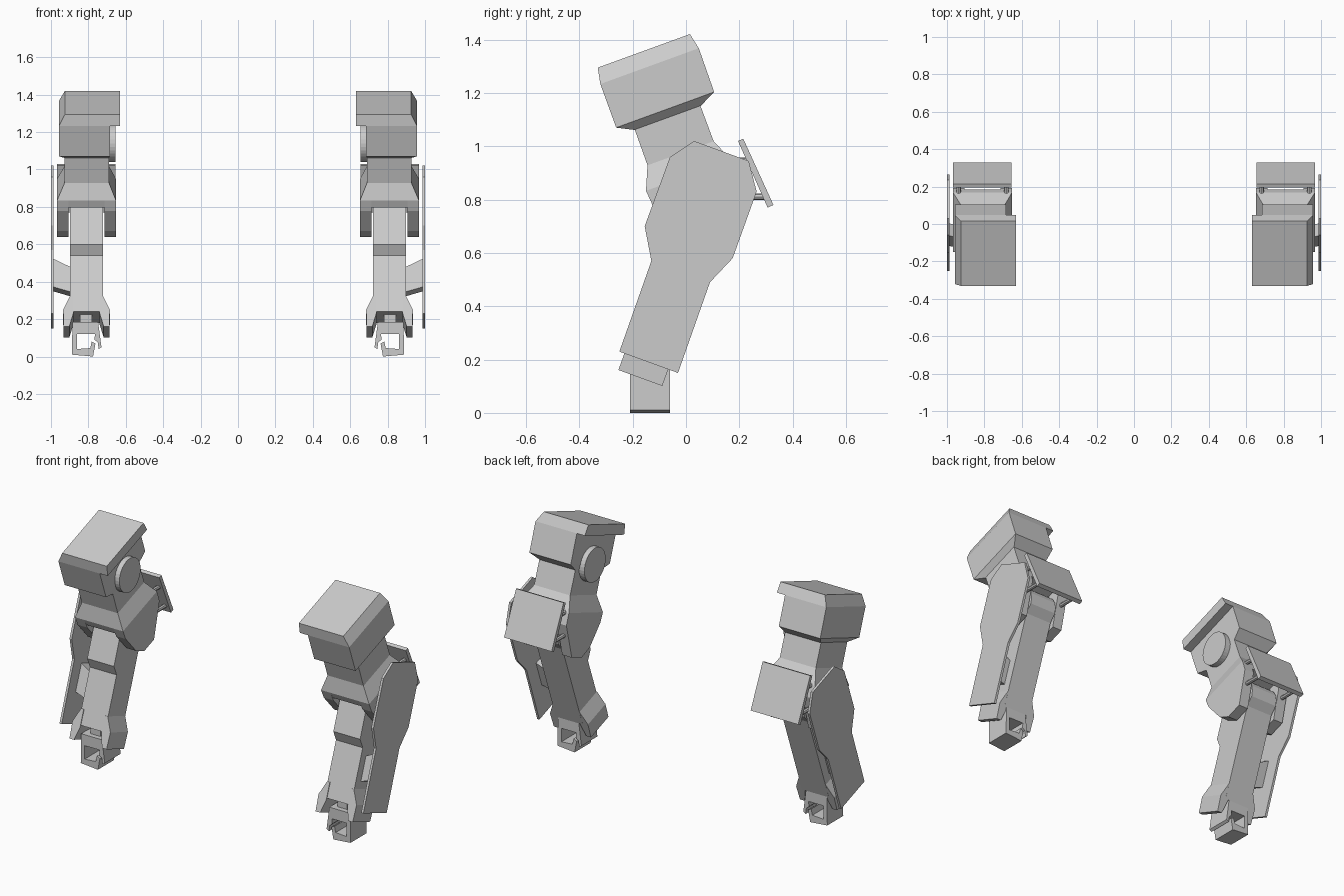
import bpy, bmesh, math
from mathutils import Vector

if "Cube" in bpy.data.objects:
    bpy.data.objects.remove(bpy.data.objects["Cube"])

CX = 0.81                      # centre of the +x arm
T = math.radians(20)           # lean of upper arm (back) and forearm (forward)
C, S = math.cos(T), math.sin(T)


def upper(u, v):
    """Tilted shoulder frame -> (y, z)."""
    return (-0.11 + C * u - S * v, 1.22 + S * u + C * v)


def fore(t, a):
    """Forearm frame: t across, a up along the arm -> (y, z)."""
    return (-0.14 + C * t + S * a, 0.21 - S * t + C * a)


def loft(name, rings):
    """Closed solid through rings of equal size, mirrored to both arms."""
    bm = bmesh.new()
    vs = [[bm.verts.new(p) for p in r] for r in rings]
    n = len(vs[0])
    for a, b in zip(vs, vs[1:]):
        for i in range(n):
            j = (i + 1) % n
            bm.faces.new((a[i], a[j], b[j], b[i]))
    bm.faces.new(vs[0])
    bm.faces.new(vs[-1])
    bmesh.ops.recalc_face_normals(bm, faces=bm.faces)
    me = bpy.data.meshes.new(name)
    bm.to_mesh(me)
    bm.free()
    ob = bpy.data.objects.new(name, me)
    bpy.context.collection.objects.link(ob)
    m = ob.modifiers.new("both_arms", 'MIRROR')
    m.use_mirror_merge = False
    return ob


def slab(name, yz, x0, x1):
    """Side profile extruded along x."""
    return loft(name, [[Vector((x, y, z)) for y, z in yz] for x in (x0, x1)])


def ring(v, u0, u1, x0, x1):
    """Rectangular section across the upper arm."""
    return [Vector((x, *upper(u, v))) for x, u in
            ((x0, u0), (x1, u0), (x1, u1), (x0, u1))]


def circle(cy, cz, r, n):
    return [(cy + r * math.cos(2 * math.pi * i / n), cz + r * math.sin(2 * math.pi * i / n))
            for i in range(n)]


# Shoulder armour with bevelled top and bottom
loft("shoulder_armour", [ring(-0.122, -0.13, 0.13, 0.69, 0.925),
                         ring(-0.089, -0.194, 0.197, 0.685, 0.957),
                         ring(0.085, -0.194, 0.199, 0.685, 0.957),
                         ring(0.146, -0.182, 0.186, 0.685, 0.925)])
loft("shoulder_overhang", [ring(0.085, -0.194, 0.199, 0.632, 0.69),
                           ring(0.146, -0.182, 0.186, 0.632, 0.69)])
slab("shoulder_disc", circle(-0.08, 1.14, 0.1, 32), 0.655, 0.7)

# Upper arm flaring into the elbow
loft("upper_arm", [ring(-0.11, -0.131, 0.131, 0.69, 0.927),
                   ring(-0.262, -0.132, 0.132, 0.69, 0.927),
                   ring(-0.35, -0.17, 0.17, 0.652, 0.968),
                   ring(-0.39, -0.165, 0.17, 0.652, 0.968)])
cheek = [upper(u, v) for u, v in ((-0.17, -0.35), (-0.165, -0.41), (-0.11, -0.545),
                                  (-0.05, -0.6), (0.05, -0.6), (0.17, -0.42), (0.17, -0.35))]
slab("elbow_cheek_inner", cheek, 0.652, 0.715)
slab("elbow_cheek_outer", cheek, 0.905, 0.968)

# Forearm with rounded elbow end
arc = [(0.075 + 0.1 * math.cos(math.radians(d)), 0.78 + 0.1 * math.sin(math.radians(d)))
       for d in range(-20, 121, 20)]
slab("forearm", [(-0.22, 0.24), (-0.06, 0.18), (0.13, 0.70)] + arc +
     [(-0.05, 0.835), (-0.135, 0.60), (-0.11, 0.54)], 0.722, 0.898)

# Flared wrist guards either side of the forearm
wing = ((0.07, 0.09), (0.088, 0.09), (0.125, 0.01), (0.122, -0.085), (0.092, -0.085), (0.07, -0.01))
for side, sx in (("inner", -1), ("outer", 1)):
    loft("wrist_guard_" + side, [[Vector((CX + sx * x, *fore(t, a))) for x, a in wing]
                                 for t in (-0.09, 0.085)])

# Hand: wrist, curled fingers and thumb
slab("wrist", [(-0.18, 0.15), (-0.09, 0.15), (-0.09, 0.25), (-0.18, 0.25)], 0.78, 0.845)
fingers = [(0.885, 0.185), (0.888, 0.01), (0.775, 0.0), (0.762, 0.07), (0.782, 0.08),
           (0.79, 0.045), (0.862, 0.04), (0.862, 0.12), (0.775, 0.12), (0.775, 0.185)]
thumb = [(0.775, 0.185), (0.748, 0.185), (0.73, 0.05), (0.745, 0.04),
         (0.75, 0.075), (0.767, 0.09), (0.765, 0.12), (0.775, 0.12)]
for name, pts in (("fingers", fingers), ("thumb", thumb)):
    loft(name, [[Vector((x, y, z)) for x, z in pts] for y in (-0.21, -0.06)])

# Outer shield and its bracket
slab("shield", [(-0.06, 0.96), (0.03, 1.02), (0.235, 0.945), (0.265, 0.83), (0.175, 0.58),
                (0.09, 0.49), (-0.03, 0.15), (-0.25, 0.23), (-0.13, 0.57), (-0.155, 0.70)],
     0.986, 1.0)
loft("shield_bracket", [[Vector((x, *fore(t, a))) for t, a in
                         ((-0.035, a0), (0.035, a0), (0.035, a1), (-0.035, a1))]
                        for x, a0, a1 in ((0.89, 0.13, 0.27), (0.988, 0.16, 0.32))])

# Rear elbow plate on four pins
slab("elbow_plate", [(0.195, 1.02), (0.215, 1.028), (0.328, 0.78), (0.306, 0.77)], 0.655, 0.968)
for label, z, y0, y1 in (("upper", 0.945, 0.12, 0.235), ("lower", 0.81, 0.15, 0.297)):
    for side, sx in (("inner", -1), ("outer", 1)):
        loft(f"plate_pin_{label}_{side}", [[Vector((CX + sx * 0.128 + a, y, z + b))
             for a, b in circle(0, 0, 0.012, 8)] for y in (y0, y1)])
